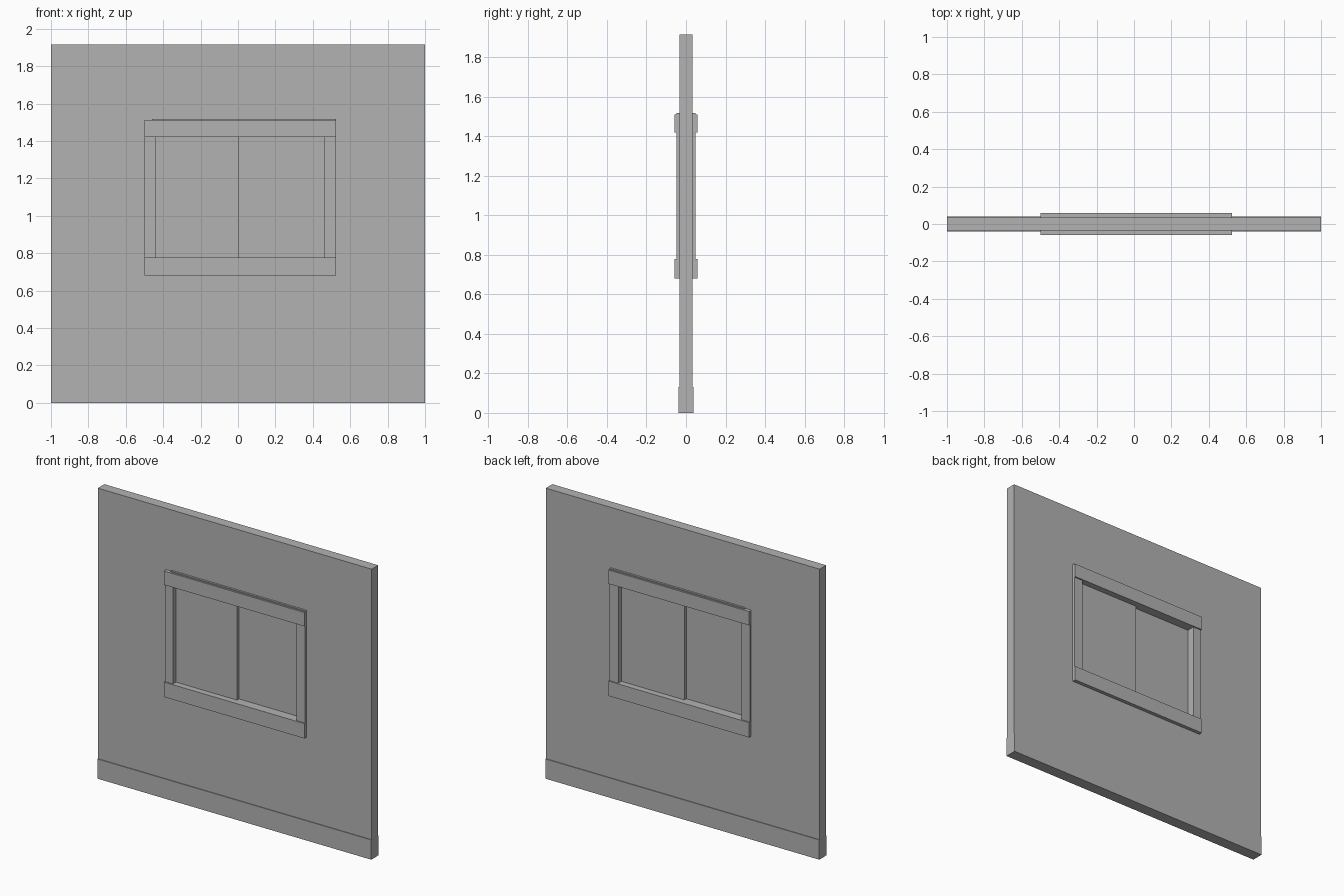
import bpy
import bmesh

if "Cube" in bpy.data.objects:
    bpy.data.objects.remove(bpy.data.objects["Cube"], do_unlink=True)

grey = bpy.data.materials.new("plain grey")
grey.use_nodes = True
colour = (0.45, 0.45, 0.45, 1)
grey.diffuse_color = colour
grey.node_tree.nodes["Principled BSDF"].inputs["Base Color"].default_value = colour


def finish(name, bm):
    bmesh.ops.recalc_face_normals(bm, faces=bm.faces)
    mesh = bpy.data.meshes.new(name)
    bm.to_mesh(mesh)
    bm.free()
    mesh.materials.append(grey)
    bpy.context.collection.objects.link(bpy.data.objects.new(name, mesh))


def box(name, x, y, z):
    """Box from three (low, high) ranges."""
    bm = bmesh.new()
    bmesh.ops.create_cube(bm, size=1)
    for v in bm.verts:
        v.co = [r[0] if c < 0 else r[1] for c, r in zip(v.co, (x, y, z))]
    finish(name, bm)


def pierced_panel(name, x, z, hole_x, hole_z, half):
    """Upright slab with a rectangular opening."""
    bm = bmesh.new()

    def loop(xr, zr):
        corners = ((0, 0), (1, 0), (1, 1), (0, 1))
        return [bm.verts.new((xr[i], -half, zr[j])) for i, j in corners]

    outer, inner = loop(x, z), loop(hole_x, hole_z)
    for i in range(4):
        j = (i + 1) % 4
        bm.faces.new((outer[i], outer[j], inner[j], inner[i]))
    ext = bmesh.ops.extrude_face_region(bm, geom=bm.faces[:], use_keep_orig=True)
    for v in ext["geom"]:
        if isinstance(v, bmesh.types.BMVert):
            v.co.y = half
    finish(name, bm)


# Main dimensions
wall_half = 0.034
left, right = -0.44, 0.46
bottom, top = 0.778, 1.42
trim_x = (-0.5, 0.525)

# Wall and skirting
skirting_top = 0.13
pierced_panel("wall", (-1, 1), (skirting_top, 1.915), (left, right), (bottom, top), wall_half)
box("skirting", (-1, 1), (-0.039, 0.039), (0, skirting_top))

# Window trim, the same on both faces of the wall
for side, s in (("front", -1), ("back", 1)):
    def depth(d):
        return sorted((s * wall_half, s * d))
    box(side + "_header", trim_x, depth(0.058), (top, 1.511))
    box(side + "_sill", trim_x, depth(0.058), (0.68, bottom))
    box(side + "_jamb_low_x", (trim_x[0], left), depth(0.049), (bottom, top))
    box(side + "_jamb_high_x", (right, trim_x[1]), depth(0.049), (bottom, top))
    box(side + "_header_cap", (-0.46, trim_x[1]), depth(0.047), (1.5, 1.517))

# Two sliding panes on neighbouring tracks
meeting = 0.005
box("front_pane", (left, meeting), (-0.017, -0.004), (bottom, top))
box("back_pane", (meeting - 0.003, right), (0.004, 0.017), (bottom, top))
box("meeting_stile", (meeting - 0.005, meeting), (-0.017, 0.017), (bottom, top))
